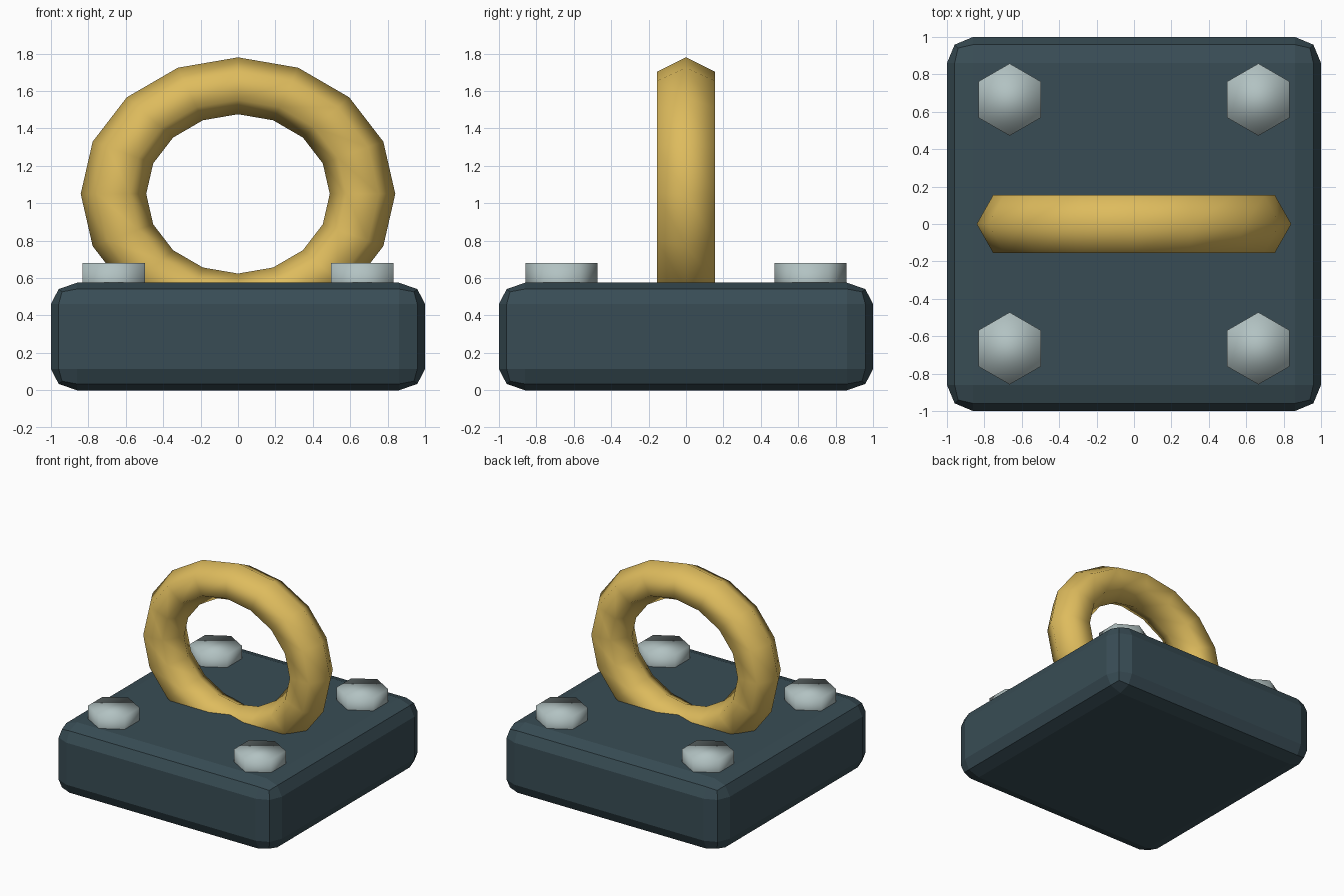
import bpy
import bmesh
from math import pi

cube = bpy.data.objects.get("Cube")
if cube:
    bpy.data.objects.remove(cube, do_unlink=True)


def make_material(name, rgb):
    mat = bpy.data.materials.new(name)
    mat.use_nodes = True
    color = (*rgb, 1)
    mat.diffuse_color = color
    mat.node_tree.nodes["Principled BSDF"].inputs["Base Color"].default_value = color
    return mat


slate = make_material("slate blue", (0.04, 0.073, 0.09))
gold = make_material("gold", (0.73, 0.5, 0.11))
steel = make_material("pale steel", (0.445, 0.54, 0.54))


def finish(name, mat, smooth):
    obj = bpy.context.object
    obj.name = name
    obj.data.name = name
    obj.data.materials.append(mat)
    for poly in obj.data.polygons:
        poly.use_smooth = smooth
    return obj


# Base plate: rounded block, bevelled before it is flattened
bevel = 0.14
base_height = 0.575
raw_height = 0.7
bpy.ops.mesh.primitive_cube_add(size=2, location=(0, 0, base_height / 2))
base = finish("base_plate", slate, False)
bm = bmesh.new()
bm.from_mesh(base.data)
bmesh.ops.scale(bm, vec=(1, 1, raw_height / 2), verts=bm.verts)
bmesh.ops.bevel(bm, geom=bm.edges[:], offset=bevel, offset_type='OFFSET',
                segments=2, profile=0.5, affect='EDGES')
bmesh.ops.scale(bm, vec=(1, 1, base_height / raw_height), verts=bm.verts)
bm.to_mesh(base.data)
bm.free()

# Lifting ring: upright, slightly wide, sunk into the plate
bpy.ops.mesh.primitive_torus_add(major_segments=16, minor_segments=6,
                                 major_radius=0.578, minor_radius=0.152,
                                 location=(0, 0, 1.05), rotation=(pi / 2, 0, 0))
ring = finish("lifting_ring", gold, True)
ring.scale = (1.152, 1, 1.172)

# Hexagonal bolt heads near the corners
bolt_top, bolt_depth, spread = 0.68, 0.2, 0.665
for side, x in (("right", -spread), ("left", spread)):
    for end, y in (("front", -spread), ("back", spread)):
        bpy.ops.mesh.primitive_cylinder_add(
            vertices=6, radius=0.193, depth=bolt_depth,
            location=(x, y, bolt_top - bolt_depth / 2))
        finish(f"bolt_{end}_{side}", steel, True)
